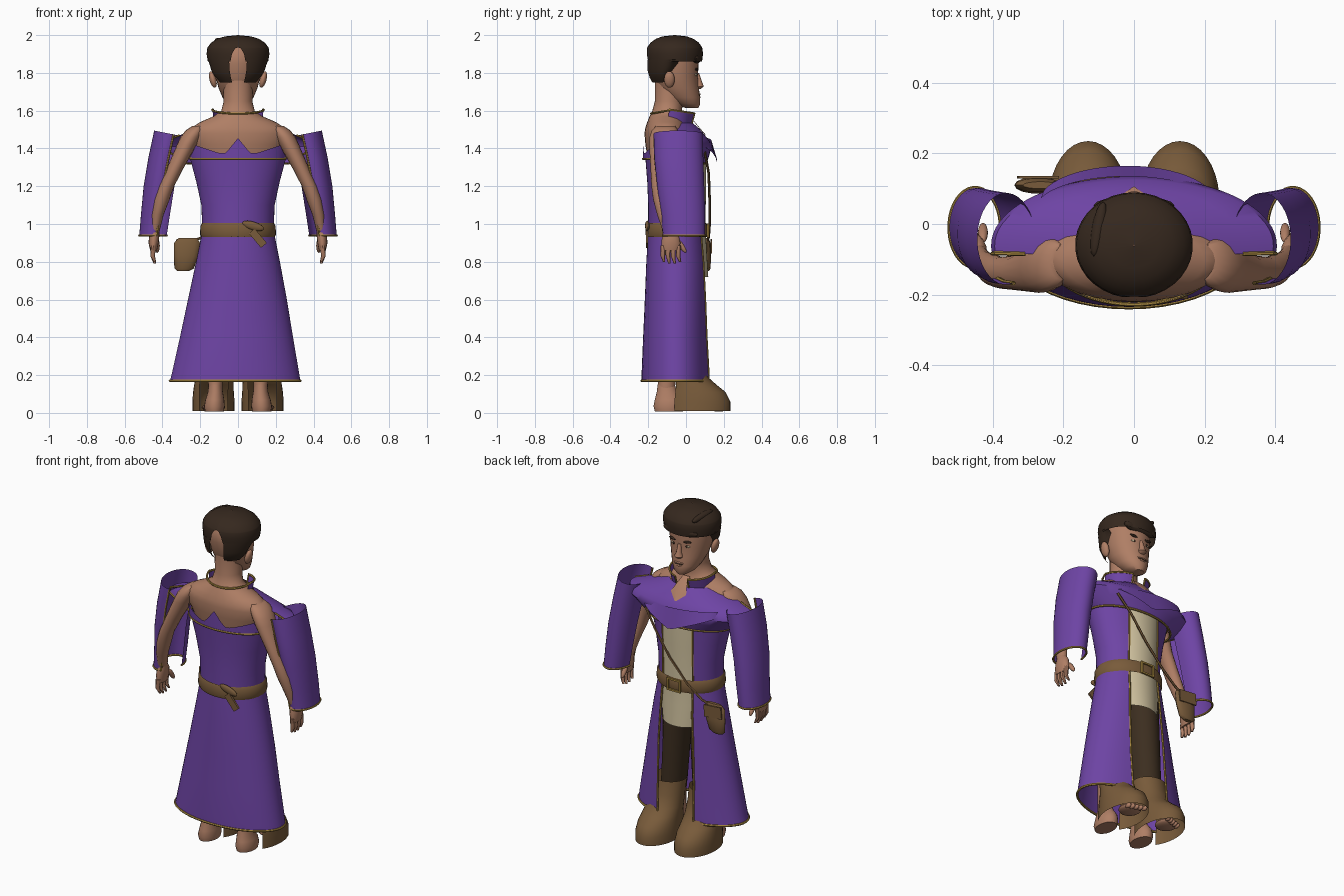
import bpy, bmesh, math
from mathutils import Vector


def material(name, rgb):
    m = bpy.data.materials.new(name)
    m.diffuse_color = (*rgb, 1)
    return m


PURPLE = material("purple cloth", (0.155, 0.058, 0.375))
SKIN = material("skin", (0.43, 0.21, 0.13))
BROWN = material("brown leather", (0.19, 0.105, 0.043))
HAIR = material("dark hair", (0.036, 0.021, 0.013))
DARK = material("dark trousers", (0.045, 0.027, 0.014))
CREAM = material("cream shirt", (0.62, 0.53, 0.34))
GOLD = material("gold trim", (0.38, 0.24, 0.05))


def finish(name, bm, mat):
    me = bpy.data.meshes.new(name)
    bm.to_mesh(me)
    bm.free()
    me.materials.append(mat)
    ob = bpy.data.objects.new(name, me)
    bpy.context.collection.objects.link(ob)
    return ob


def loft(name, rings, mat, arc=(0, 360), gap_at=None, s=1, n=28, cap=True, shape=None):
    """Skin ellipses (z, cx, cy, rx, ry[, gap half width]) from low to high; return point rows."""
    closed = gap_at is None and arc == (0, 360)
    rows = []
    for r in rings:
        z, cx, cy, rx, ry = r[:5]
        a0, a1 = arc
        if gap_at is not None:
            g = math.degrees(math.asin(min(1, r[5] / rx)))
            a0, a1 = gap_at + g, gap_at + 360 - g
        row = []
        for i in range(n if closed else n + 1):
            a = math.radians(a0 + (a1 - a0) * i / n)
            row.append(Vector((s * (cx + rx * math.cos(a)), cy + ry * math.sin(a), z)))
        rows.append(row)
    if shape:
        shape(rows)
    bm = bmesh.new()
    vs = [[bm.verts.new(p) for p in row] for row in rows]
    m = len(vs[0])
    for a, b in zip(vs, vs[1:]):
        for i in range(m if closed else m - 1):
            j = (i + 1) % m
            f = [a[i], a[j], b[j], b[i]]
            bm.faces.new(f if s > 0 else f[::-1])
    if closed and cap:
        bm.faces.new(vs[0][::-s])
        bm.faces.new(vs[-1][::s])
    finish(name, bm, mat)
    return rows


def cord(name, pts, mat=GOLD, r=0.006):
    cu = bpy.data.curves.new(name, 'CURVE')
    cu.dimensions = '3D'
    cu.bevel_depth, cu.bevel_resolution = r, 1
    sp = cu.splines.new('POLY')
    sp.points.add(len(pts) - 1)
    for p, q in zip(sp.points, pts):
        p.co = (*q, 1)
    cu.materials.append(mat)
    bpy.context.collection.objects.link(bpy.data.objects.new(name, cu))


def block(name, loc, size, mat, rot=(0, 0, 0)):
    bm = bmesh.new()
    bmesh.ops.create_cube(bm, size=1)
    bmesh.ops.scale(bm, vec=size, verts=bm.verts)
    ob = finish(name, bm, mat)
    ob.location, ob.rotation_euler = loc, rot


def ball(name, loc, size, mat, rot=(0, 0, 0)):
    bm = bmesh.new()
    bmesh.ops.create_uvsphere(bm, u_segments=16, v_segments=10, radius=1)
    bmesh.ops.scale(bm, vec=size, verts=bm.verts)
    ob = finish(name, bm, mat)
    ob.location, ob.rotation_euler = loc, rot


# Open-fronted robe: skirt and bodice, trimmed along every free edge
skirt = loft("robe_skirt", [
    (.17, -.015, -.052, .345, .183, .12), (.21, -.013, -.052, .337, .183, .12),
    (.4, -.008, -.052, .30, .175, .12), (.6, -.003, -.05, .262, .168, .115),
    (.8, 0, -.05, .222, .16, .105), (.96, 0, -.05, .19, .15, .1)], PURPLE, gap_at=90, n=40)
bodice = loft("robe_bodice", [
    (.95, 0, -.05, .188, .15, .1), (1.1, 0, -.05, .194, .15, .1),
    (1.22, 0, -.055, .22, .15, .1), (1.35, 0, -.06, .255, .155, .1)], PURPLE, gap_at=90, n=40)
cord("skirt_hem_trim", skirt[0], r=.007)
cord("bodice_top_trim", bodice[-1])
for part, rows in (("skirt", skirt), ("bodice", bodice)):
    for k in (0, -1):
        cord(part + "_edge_trim", [r[k] for r in rows])


# Back band with a raised middle point and raised ends
def band_edge(rows):
    for p in rows[-1]:
        x = abs(p.x)
        p.z = 1.375 + .08 * max(0, 1 - x / .065) + .05 * max(0, (x - .1) / .15)


band = loft("back_band", [(1.345, 0, -.07, .255, .158), (1.42, 0, -.07, .262, .158)],
            PURPLE, arc=(188, 352), shape=band_edge, n=32)
cord("back_band_trim", band[0])

# Front mantle over the chest and shoulders
mantle = loft("front_mantle", [
    (1.32, 0, -.05, .27, .16), (1.37, 0, -.06, .35, .185), (1.41, 0, -.06, .405, .195),
    (1.44, 0, -.06, .395, .185), (1.47, 0, -.065, .31, .165), (1.505, 0, -.07, .21, .14),
    (1.535, 0, -.075, .14, .11)], PURPLE, arc=(-7, 187), n=36)
cord("mantle_trim", mantle[0])
for k in (0, -1):
    cord("mantle_side_trim", [r[k] for r in mantle[:5]])

# Bare skin at the open neckline
loft("neckline", [(1.47, 0, -.061, .31, .167), (1.505, 0, -.066, .21, .142), (1.545, 0, -.07, .14, .113),
                  (1.58, 0, -.09, .09, .085)],
     SKIN, arc=(76, 104), n=6, shape=lambda rows: [setattr(p, "x", p.x * .1) for p in rows[0]])


# Drooping lapel standing off the chest
def droop(rows):
    for p in rows[0]:
        p.z += .1 * abs(p.x) / .25
    for p in rows[1]:
        p.z -= .08 * p.x


loft("lapel", [(1.32, -.02, .06, .25, .105), (1.44, -.02, .04, .26, .095)], PURPLE,
     arc=(20, 160), shape=droop, n=20)


# Split collar, lower at the front
def collar_slope(rows):
    for p in rows[1]:
        p.z -= .15 * (p.y + .07)


for s in (-1, 1):
    c = loft("collar", [(1.515, 0, -.075, .125, .105), (1.603, 0, -.07, .135, .12)],
             PURPLE, arc=(-10, 72), s=s, n=14, shape=collar_slope)
    cord("collar_trim", c[1] + [c[0][-1]])
cord("nape_trim", [(.137 * math.cos(a), -.07 + .115 * math.sin(a), 1.605 - .02 * abs(math.sin(a)))
                   for a in (math.radians(180 + i * 12) for i in range(16))])

# Shirt with long front flap
loft("shirt", [(.72, 0, -.05, .15, .168), (.85, 0, -.05, .165, .16), (1.0, 0, -.05, .16, .152),
               (1.2, 0, -.055, .175, .162), (1.36, 0, -.06, .2, .165)], CREAM, arc=(20, 160))

# Upper body and neck
loft("upper_body", [
    (1.33, 0, -.07, .215, .13), (1.42, 0, -.09, .25, .125), (1.48, 0, -.1, .26, .12),
    (1.51, 0, -.105, .245, .11), (1.54, 0, -.105, .2, .1), (1.57, 0, -.105, .13, .088),
    (1.6, 0, -.1, .088, .078), (1.65, 0, -.09, .076, .075), (1.76, 0, -.08, .08, .085)], SKIN)

for s in (-1, 1):
    # Arm, palm and fingers
    loft("arm", [
        (.96, .44, -.09, .024, .032), (1.05, .425, -.115, .032, .038), (1.13, .402, -.13, .04, .044),
        (1.2, .378, -.138, .04, .045), (1.3, .33, -.138, .044, .05), (1.42, .27, -.125, .053, .07),
        (1.46, .25, -.118, .055, .075), (1.495, .228, -.112, .05, .07),
        (1.52, .205, -.108, .035, .05)], SKIN, s=s, n=16)
    loft("palm", [(.86, .447, -.082, .018, .045), (.9, .447, -.08, .027, .052),
                  (.94, .443, -.082, .027, .045), (.97, .44, -.09, .023, .03)], SKIN, s=s, n=14)
    for i in range(4):
        y = -.122 + i * .027
        d = .01 * (i in (0, 3))
        loft("finger", [(.79 + d, .44, y * 1.05 + .012, .007, .006), (.83, .452, y, .012, .012),
                        (.885, .448, y, .014, .014)], SKIN, s=s, n=8)
    ball("thumb", (s * .428, -.025, .885), (.014, .014, .045), SKIN, (math.radians(35), 0, 0))

    # Wide sleeve, open on the inner back
    sl = loft("sleeve", [
        (.94, .45, -.01, .073, .112), (1.05, .437, -.015, .077, .117), (1.2, .418, -.028, .082, .125),
        (1.35, .39, -.038, .085, .13), (1.48, .362, -.042, .082, .13)], PURPLE,
        arc=(-105, 175), s=s, shape=lambda rows: [setattr(p, "z", p.z + .2 * (abs(p.x) - .37))
                                                  for p in rows[-1]])
    cord("sleeve_cuff_trim", sl[0])
    cord("sleeve_edge_trim", [r[0] for r in sl])

    # Leg, inner trouser panel, bare heel and toes
    loft("leg", [(.1, .12, -.105, .036, .045), (.2, .12, -.1, .04, .048), (.35, .115, -.08, .055, .065),
                 (.55, .105, -.06, .07, .085), (.85, .095, -.05, .082, .092)], SKIN, s=s, n=18)
    loft("trouser_front", [(.3, .12, -.04, .08, .09), (.55, .108, -.045, .085, .095),
                           (.85, .095, -.05, .09, .1)], DARK, arc=(80 if s > 0 else 30, 215), s=s, n=18)
    loft("heel", [(.008, .125, -.09, .05, .075), (.035, .125, -.09, .055, .082),
                  (.07, .123, -.09, .05, .075), (.11, .12, -.1, .04, .055),
                  (.15, .12, -.105, .035, .045)], SKIN, s=s, n=20)
    ball("ball_of_foot", (s * .13, .12, .03), (.062, .065, .02), SKIN)
    for i in range(5):
        ball("toe", (s * (.085 + i * .022), .19 - i * .008, .022), (.012, .02, .014), SKIN)

    # Rounded boot, open underneath and at the heel
    loft("boot", [
        (.01, .13, .065, .112, .17, .075), (.06, .13, .065, .112, .17, .075),
        (.11, .13, .055, .108, .155, .075), (.15, .128, .035, .104, .125, .075),
        (.19, .125, .015, .1, .1, .07), (.26, .122, -.005, .096, .09, .07),
        (.34, .12, -.02, .096, .09, .07)], BROWN, gap_at=-90, s=s, n=26)

    # Ear, eye, brow and side hair
    ball("ear", (s * .133, -.088, 1.765), (.018, .028, .045), SKIN, (0, s * .25, 0))
    ball("eye", (s * .043, .05, 1.79), (.018, .008, .007), CREAM)
    ball("pupil", (s * .043, .055, 1.79), (.007, .005, .007), HAIR)
    ball("brow", (s * .045, .056, 1.818), (.03, .009, .007), HAIR, (0, s * -.12, 0))
    loft("side_hair", [(1.75, 0, -.075, .105, .108), (1.775, 0, -.07, .13, .128),
                       (1.81, 0, -.068, .15, .141), (1.87, 0, -.062, .162, .148)], HAIR,
         arc=(-73, 12), s=s, n=18,
         shape=lambda rows: [setattr(p, "z", min(1.865, p.z + .05 * max(0, (p.y + .12) / .05)))
                             for p in rows[0] + rows[1] + rows[2]])

# Head, nose and mouth
loft("head", [
    (1.615, 0, .03, .03, .035), (1.635, 0, .01, .06, .065), (1.67, 0, -.015, .082, .09),
    (1.72, 0, -.04, .103, .108), (1.78, 0, -.055, .118, .118), (1.85, 0, -.06, .128, .127),
    (1.92, 0, -.062, .125, .125), (1.97, 0, -.06, .08, .08)], SKIN)
loft("nose", [(1.715, 0, .065, .014, .012), (1.728, 0, .068, .025, .026),
              (1.75, 0, .064, .015, .022), (1.8, 0, .055, .011, .014)], SKIN, n=12)
ball("upper_lip", (0, .068, 1.687), (.032, .009, .006), SKIN)
ball("mouth_line", (0, .0695, 1.68), (.03, .007, .002), DARK)
ball("lower_lip", (0, .067, 1.672), (.026, .01, .007), SKIN)

# Hair cap with a bare notch at the back, and a swept lock
loft("hair_cap", [
    (1.86, 0, -.06, .16, .145, .04), (1.9, 0, -.06, .167, .15, .032), (1.93, 0, -.06, .163, .147, .015),
    (1.935, 0, -.06, .161, .145, 0), (1.96, 0, -.06, .142, .128, 0), (1.98, 0, -.06, .112, .1, 0),
    (1.993, 0, -.06, .07, .065, 0), (2.0, 0, -.06, .002, .002, 0)], HAIR, gap_at=-90, n=32)
ball("hair_lock", (-.1, -.015, 1.963), (.02, .08, .02), HAIR, (-.15, -.5, -.1))
ball("fringe", (0, .052, 1.877), (.115, .027, .03), HAIR)

# Belt, buckle and loose tail
loft("belt", [(.93, 0, -.05, .194, .16), (.945, 0, -.05, .201, .164), (.99, 0, -.05, .199, .164),
              (1.005, 0, -.05, .19, .157)], BROWN, cap=False, n=36)
for x in (-.04, .04):
    block("buckle_side", (x, .116, .965), (.01, .01, .07), GOLD)
for z in (.933, .997):
    block("buckle_bar", (0, .116, z), (.09, .01, .01), GOLD)
block("belt_tail", (.105, -.207, .925), (.04, .012, .1), BROWN, (0, math.radians(-40), 0))
ball("belt_knot", (.08, -.205, .99), (.06, .012, .022), BROWN, (0, .3, 0))

# Shoulder cord and pouch
cord("shoulder_cord", [(.2, .1, 1.38), (.12, .12, 1.27), (.02, .125, 1.13), (-.1, .125, 1.0),
                       (-.19, .12, .93), (-.26, .11, .9)], BROWN, .007)
loft("pouch", [(.75, -.29, .11, .03, .012), (.765, -.285, .11, .052, .02), (.83, -.275, .11, .064, .024),
               (.9, -.27, .11, .068, .02), (.925, -.265, .11, .05, .01)], BROWN, n=14)
block("pouch_flap", (-.272, .133, .882), (.115, .007, .07), BROWN, (0, .08, 0))

# Turn cords into meshes and smooth the soft surfaces
bpy.ops.object.select_all(action='SELECT')
bpy.context.view_layer.objects.active = bpy.context.scene.objects["shoulder_cord"]
bpy.ops.object.convert(target='MESH')
bpy.ops.object.select_all(action='SELECT')
bpy.ops.object.shade_smooth_by_angle(angle=math.radians(45))
